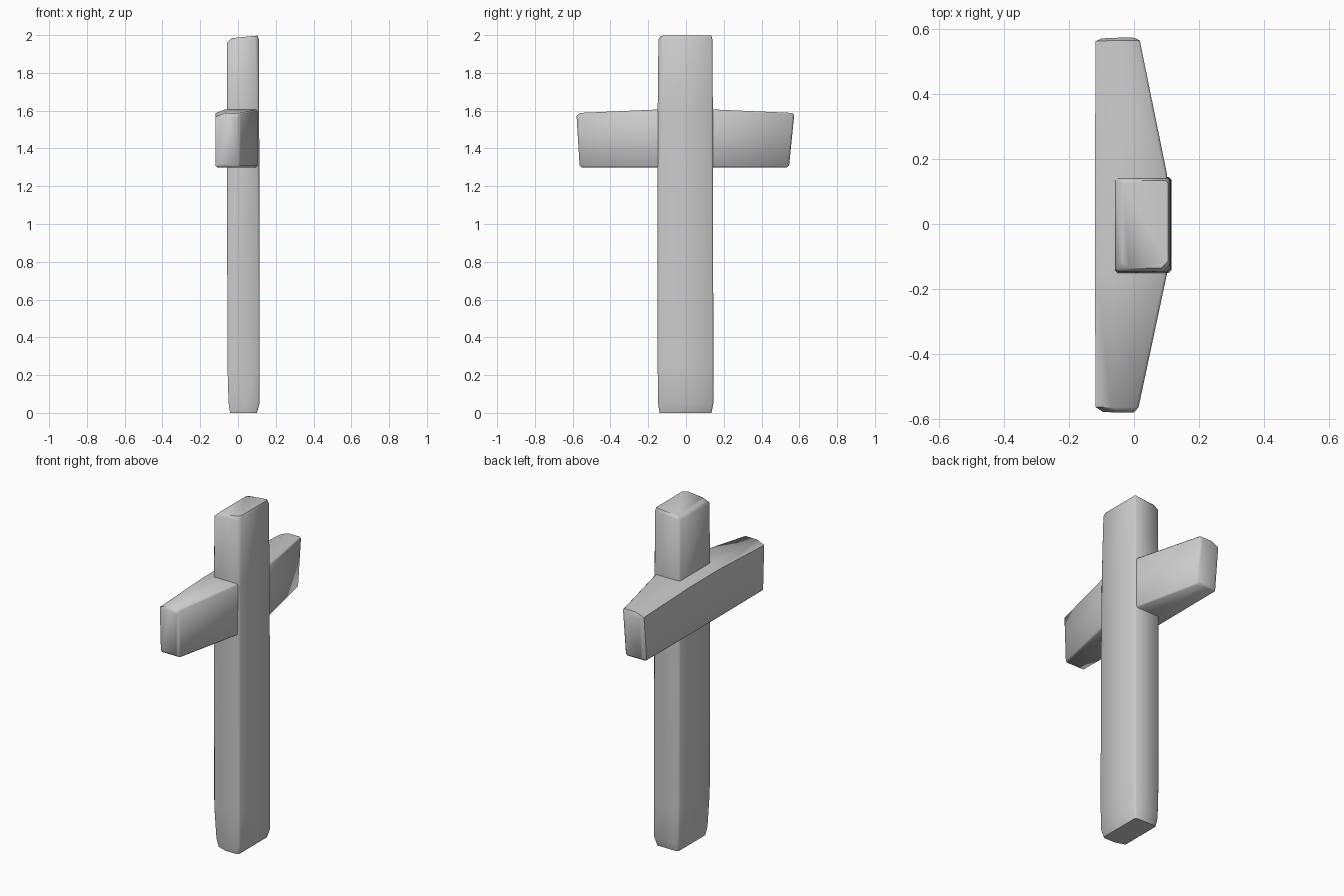
import bpy, bmesh, math

if "Cube" in bpy.data.objects:
    bpy.data.objects.remove(bpy.data.objects["Cube"])


def ring(a0, a1, b0, b1, cuts):
    """Rectangle with four clipped corners; cuts = (da, db) per corner."""
    corners = [(a0, b0, 1, 1), (a1, b0, -1, 1), (a1, b1, -1, -1), (a0, b1, 1, -1)]
    pts = []
    for i, (a, b, sa, sb) in enumerate(corners):
        da, db = cuts[i]
        pair = [(a, b + sb * db), (a + sa * da, b)]
        pts += pair if i % 2 == 0 else pair[::-1]
    return pts


def loft(name, rings):
    """Skin a stack of equal rings and cap both ends."""
    bm = bmesh.new()
    rows = [[bm.verts.new(p) for p in r] for r in rings]
    n = len(rows[0])
    for lo, hi in zip(rows, rows[1:]):
        for i in range(n):
            j = (i + 1) % n
            bm.faces.new((lo[i], lo[j], hi[j], hi[i]))
    bm.faces.new(rows[0][::-1])
    bm.faces.new(rows[-1])
    bmesh.ops.recalc_face_normals(bm, faces=bm.faces)
    mesh = bpy.data.meshes.new(name)
    bm.to_mesh(mesh)
    bm.free()
    obj = bpy.data.objects.new(name, mesh)
    bpy.context.collection.objects.link(obj)
    bpy.context.view_layer.objects.active = obj
    obj.select_set(True)
    bpy.ops.object.shade_smooth_by_angle(angle=math.radians(50))
    obj.select_set(False)
    return obj


# Upright post: z, x range, y range, wear of back-left corner, front-left corner, slant of end
S = (0.008, 0.008)
post = [
    (0.00, -0.042, 0.100, -0.140, 0.135, (0.06, 0.02), S, 0.0),
    (0.05, -0.050, 0.114, -0.148, 0.145, (0.08, 0.018), S, 0.0),
    (0.25, -0.056, 0.115, -0.150, 0.145, S, S, 0.0),
    (1.30, -0.058, 0.113, -0.150, 0.143, S, (0.012, 0.012), 0.0),
    (1.60, -0.058, 0.112, -0.150, 0.142, S, (0.012, 0.016), 0.0),
    (1.97, -0.057, 0.110, -0.146, 0.140, S, (0.018, 0.022), 0.10),
    (1.99, -0.035, 0.104, -0.135, 0.134, (0.02, 0.02), (0.02, 0.02), 0.10),
]
loft("upright_post", [
    [(x, y, z + tilt * (x - 0.03)) for x, y in ring(x0, x1, y0, y1, (bl, fl, S, S))]
    for z, x0, x1, y0, y1, bl, fl, tilt in post])

# Crossbar: y, x range, z range, lean of the end (y shift per unit z)
bar = [
    (-0.572, -0.095, 0.000, 1.310, 1.570, -0.06),
    (-0.558, -0.118, 0.014, 1.300, 1.588, -0.04),
    (-0.150, -0.120, 0.102, 1.300, 1.606, 0.0),
    (0.150, -0.120, 0.102, 1.300, 1.606, 0.0),
    (0.550, -0.118, 0.018, 1.300, 1.588, 0.10),
    (0.560, -0.098, 0.004, 1.310, 1.575, 0.10),
]
# The back upper edge is worn lower than the front one
B = (0.008, 0.008)
loft("crossbar", [
    [(x, y + lean * (z - 1.45), z) for x, z in ring(x0, x1, z0, z1, (B, B, B, (0.05, 0.02)))]
    for y, x0, x1, z0, z1, lean in bar])
